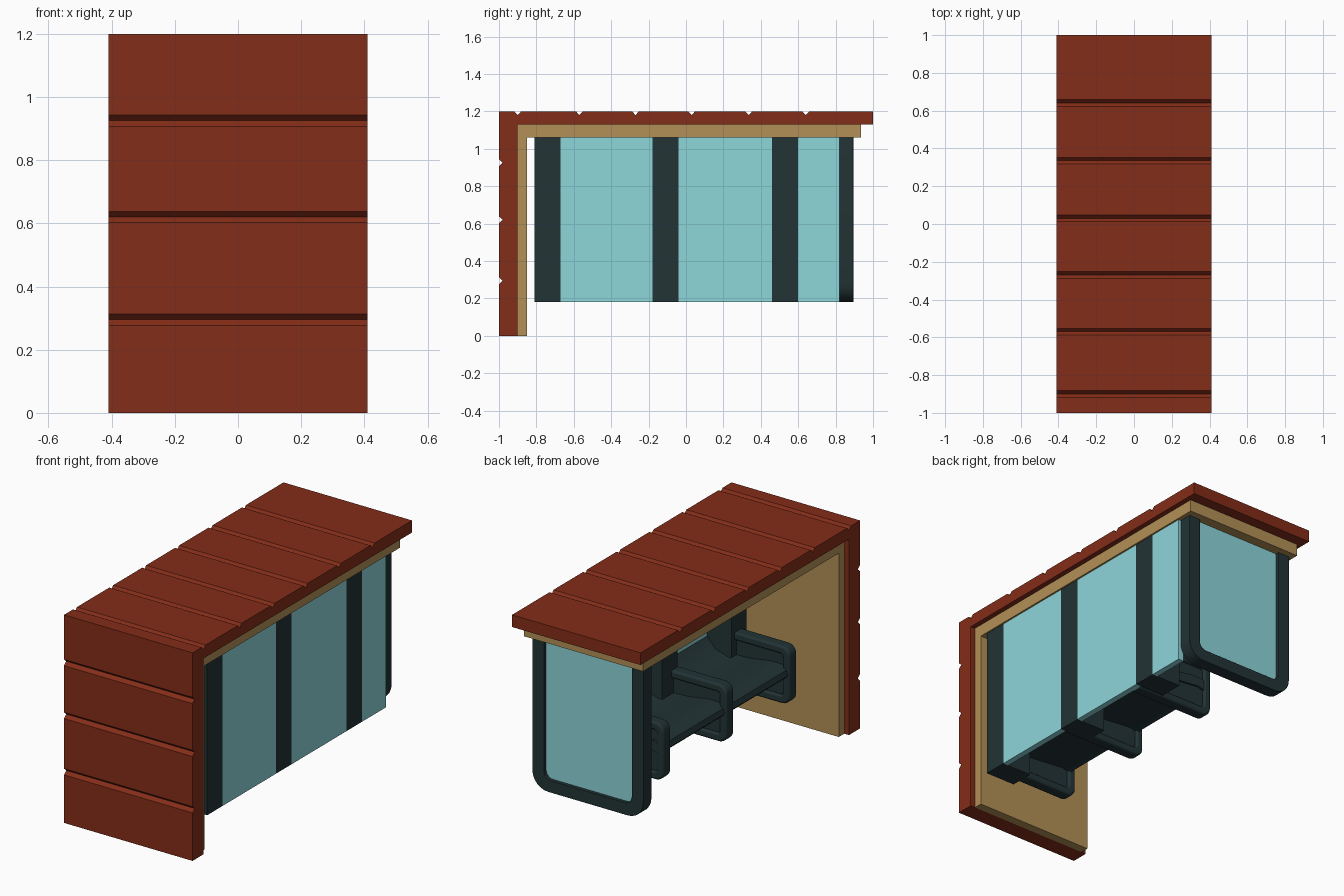
import bpy, bmesh, math
from mathutils import Vector

if "Cube" in bpy.data.objects:
    bpy.data.objects.remove(bpy.data.objects["Cube"])


def material(name, rgb):
    m = bpy.data.materials.new(name)
    m.diffuse_color = (*rgb, 1)
    m.use_nodes = True
    m.node_tree.nodes["Principled BSDF"].inputs["Base Color"].default_value = m.diffuse_color
    return m


RED = material("red_wood", (0.23, 0.026, 0.009))
TAN = material("tan_lining", (0.45, 0.28, 0.095))
DARK = material("dark_metal", (0.016, 0.033, 0.036))
GLASS = material("pale_glass", (0.27, 0.67, 0.70))


def finish(name, bm, mat, bevel=0.0):
    bmesh.ops.recalc_face_normals(bm, faces=bm.faces)
    me = bpy.data.meshes.new(name)
    bm.to_mesh(me)
    bm.free()
    ob = bpy.data.objects.new(name, me)
    bpy.context.collection.objects.link(ob)
    me.materials.append(mat)
    if bevel:
        mod = ob.modifiers.new("bevel", "BEVEL")
        mod.width, mod.segments, mod.limit_method = bevel, 3, 'ANGLE'
        mod.angle_limit = math.radians(50)
        bpy.context.view_layer.objects.active = ob
        ob.select_set(True)
        bpy.ops.object.shade_smooth_by_angle(angle=math.radians(35))
        ob.select_set(False)
    return ob


def extrude(name, pts, vec, mat, bevel=0.0):
    bm = bmesh.new()
    face = bm.faces.new([bm.verts.new(p) for p in pts])
    new = bmesh.ops.extrude_face_region(bm, geom=[face])["geom"]
    bmesh.ops.translate(bm, vec=vec, verts=[v for v in new if isinstance(v, bmesh.types.BMVert)])
    return finish(name, bm, mat, bevel)


def box(name, lo, hi, mat, bevel=0.0):
    pts = [(lo[0], lo[1], lo[2]), (hi[0], lo[1], lo[2]), (hi[0], hi[1], lo[2]), (lo[0], hi[1], lo[2])]
    return extrude(name, pts, (0, 0, hi[2] - lo[2]), mat, bevel)


def rounded(x0, x1, z0, z1, radii, n=6):
    """Rounded outline; radii in order lower left, lower right, upper right, upper left."""
    corners = [(x0, z0, 1, 1), (x1, z0, -1, 1), (x1, z1, -1, -1), (x0, z1, 1, -1)]
    pts = []
    for k, ((x, z, sx, sz), r) in enumerate(zip(corners, radii)):
        for i in range(n + 1):
            a = math.radians(180 + 90 * k + 90 * i / n)
            pts.append((x + sx * r + r * math.cos(a), z + sz * r + r * math.sin(a)))
    return pts


def frame(name, outer, inner, y0, y1, mat, bevel):
    """Ring between two matching outlines, extruded along y."""
    bm = bmesh.new()
    loops = [[bm.verts.new((x, y, z)) for x, z in o]
             for o, y in ((outer, y0), (outer, y1), (inner, y1), (inner, y0))]
    n = len(outer)
    for k in range(4):
        a, b = loops[k], loops[(k + 1) % 4]
        for i in range(n):
            j = (i + 1) % n
            bm.faces.new((a[i], a[j], b[j], b[i]))
    return finish(name, bm, mat, bevel)


# Red timber shell: one L profile with V grooves on the outside
g, d = 0.018, 0.02
profile = [(-0.9, 0), (-1, 0)]
for z in (0.295, 0.62, 0.925):
    profile += [(-1, z - g), (-1 + d, z), (-1, z + g)]
profile.append((-1, 1.2))
for y in (-0.9, -0.57, -0.27, 0.03, 0.335, 0.64):
    profile += [(y - g, 1.2), (y, 1.2 - d), (y + g, 1.2)]
profile += [(1, 1.2), (1, 1.13), (-0.9, 1.13)]
extrude("outer_shell", [(-0.41, y, z) for y, z in profile], (0.82, 0, 0), RED)

# Tan inner lining
lining = [(-0.85, 0), (-0.9, 0), (-0.9, 1.13), (0.935, 1.13), (0.935, 1.06), (-0.85, 1.06)]
extrude("inner_lining", [(-0.38, y, z) for y, z in lining], (0.76, 0, 0), TAN)

# Back glazing and deep posts
posts = [(-0.81, -0.67), (-0.18, -0.04), (0.46, 0.60)]
ends = [p[0] for p in posts[1:]] + [0.82]
for i, ((a, b), c) in enumerate(zip(posts, ends)):
    box(f"back_post_{i}", (0.18, a, 0.18), (0.37, b, 1.06), DARK)
    box(f"back_glass_{i}", (0.335, b, 0.18), (0.37, c, 1.06), GLASS)

# End panel: rounded frame with glass
outer = rounded(-0.355, 0.355, 0.18, 1.07, (0.1, 0.1, 0.01, 0.01))
inner = rounded(-0.28, 0.28, 0.25, 1.065, (0.045, 0.045, 0.003, 0.003))
frame("end_frame", outer, inner, 0.82, 0.895, DARK, 0.018)
extrude("end_glass", [(x, 0.84, z) for x, z in rounded(-0.29, 0.29, 0.24, 1.065, (0.04,) * 4)],
        (0, 0.035, 0), GLASS)

# Bench arms: rounded frame with a recessed panel
for i in range(3):
    y = -0.77 + 0.575 * i
    outer = rounded(-0.17, 0.34, 0.18, 0.51, (0.05, 0.02, 0.02, 0.05))
    inner = rounded(-0.125, 0.30, 0.225, 0.465, (0.02, 0.01, 0.01, 0.02))
    frame(f"arm_frame_{i}", outer, inner, y, y + 0.07, DARK, 0.012)
    box(f"arm_panel_{i}", (-0.13, y + 0.017, 0.22), (0.305, y + 0.053, 0.47), DARK)

# Seat: curved slab with a rolled front edge
top = [(0.335, 0.46), (0.28, 0.40), (0.2, 0.375), (0.08, 0.38), (-0.04, 0.40),
       (-0.11, 0.40), (-0.15, 0.38), (-0.16, 0.35)]
under = [(-0.14, 0.33), (-0.09, 0.345), (0.06, 0.33), (0.2, 0.32), (0.3, 0.34), (0.335, 0.36)]
seat = extrude("seat", [(x, -0.765, z) for x, z in top + under], (0, 1.21, 0), DARK)
bpy.context.view_layer.objects.active = seat
seat.select_set(True)
bpy.ops.object.shade_smooth_by_angle(angle=math.radians(40))
